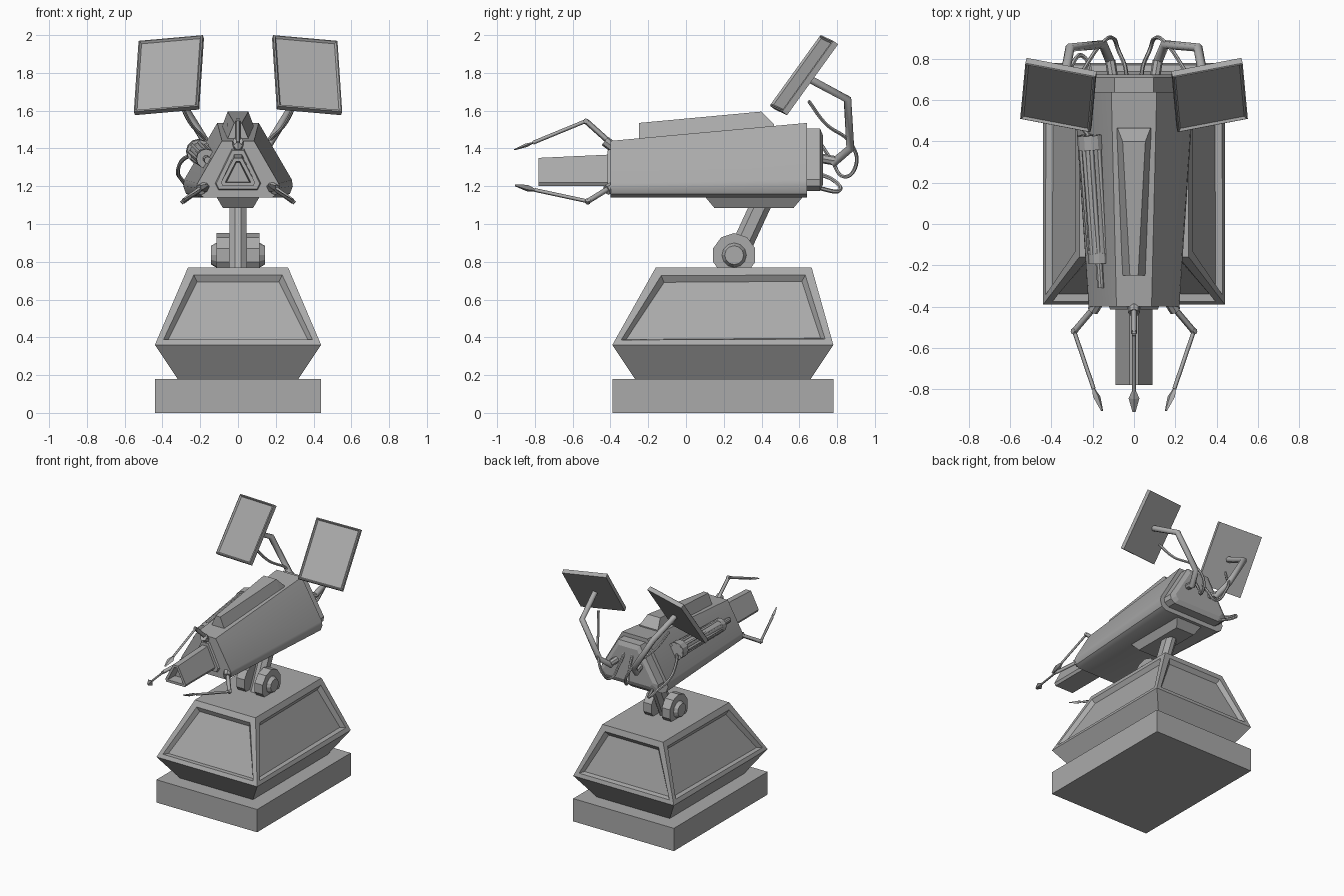
import bpy, bmesh
from mathutils import Vector, Matrix

if "Cube" in bpy.data.objects:
    bpy.data.objects.remove(bpy.data.objects["Cube"])

GREY = (0.4, 0.4, 0.4, 1)
metal = bpy.data.materials.new("grey_metal")
metal.use_nodes = True
metal.diffuse_color = GREY
metal.node_tree.nodes["Principled BSDF"].inputs["Base Color"].default_value = GREY


def add(name, bm):
    bmesh.ops.recalc_face_normals(bm, faces=bm.faces)
    mesh = bpy.data.meshes.new(name)
    bm.to_mesh(mesh)
    bm.free()
    mesh.materials.append(metal)
    obj = bpy.data.objects.new(name, mesh)
    bpy.context.collection.objects.link(obj)
    return obj


def smooth(obj, angle=0.6):
    bpy.ops.object.select_all(action="DESELECT")
    obj.select_set(True)
    bpy.context.view_layer.objects.active = obj
    bpy.ops.object.shade_smooth_by_angle(angle=angle)


def loft(name, rings, rule=None, insets=()):
    """Skin equal rings; faces whose normal passes the rule get inset panels."""
    bm = bmesh.new()
    loops = [[bm.verts.new(p) for p in ring] for ring in rings]
    n = len(loops[0])
    for a, b in zip(loops, loops[1:]):
        for i in range(n):
            j = (i + 1) % n
            bm.faces.new((a[i], a[j], b[j], b[i]))
    bm.faces.new(loops[0])
    bm.faces.new(loops[-1][::-1])
    bmesh.ops.recalc_face_normals(bm, faces=bm.faces)
    if rule:
        faces = [f for f in bm.faces if rule(f)]
        for thickness, depth in insets:
            bmesh.ops.inset_individual(bm, faces=faces, thickness=thickness, depth=depth)
    return add(name, bm)


def section(y, half):
    """Symmetric cross-section at y from its +x half, listed top to bottom."""
    return [(x, y, z) for x, z in half] + [(-x, y, z) for x, z in half[::-1]]


def rect(x, y0, y1, z):
    return [(-x, y0, z), (x, y0, z), (x, y1, z), (-x, y1, z)]


def cylinder(name, p0, p1, r, segs=12, r2=None):
    p0, p1 = Vector(p0), Vector(p1)
    d = p1 - p0
    mat = Matrix.Translation((p0 + p1) / 2) @ d.to_track_quat("Z", "Y").to_matrix().to_4x4()
    bm = bmesh.new()
    bmesh.ops.create_cone(bm, cap_ends=True, segments=segs, radius1=r,
                          radius2=r if r2 is None else r2, depth=d.length, matrix=mat)
    return add(name, bm)


def tube(name, points, r, curved=False, res=0):
    curve = bpy.data.curves.new(name, "CURVE")
    curve.dimensions = "3D"
    curve.bevel_depth, curve.bevel_resolution = r, res
    curve.use_fill_caps = True
    curve.resolution_u = 6
    if curved:
        sp = curve.splines.new("BEZIER")
        sp.bezier_points.add(len(points) - 1)
        for bp, p in zip(sp.bezier_points, points):
            bp.co = p
            bp.handle_left_type = bp.handle_right_type = "AUTO"
    else:
        sp = curve.splines.new("POLY")
        sp.points.add(len(points) - 1)
        for sp_pt, p in zip(sp.points, points):
            sp_pt.co = (*p, 1)
    tmp = bpy.data.objects.new(name + "_path", curve)
    bpy.context.collection.objects.link(tmp)
    bpy.context.view_layer.update()
    mesh = bpy.data.meshes.new_from_object(tmp.evaluated_get(bpy.context.evaluated_depsgraph_get()))
    bpy.data.objects.remove(tmp)
    bm = bmesh.new()
    bm.from_mesh(mesh)
    obj = add(name, bm)
    if curved:
        smooth(obj, 1.0)


# Pedestal
loft("base_slab", [rect(0.44, -0.39, 0.78, 0), rect(0.44, -0.39, 0.78, 0.18)])
loft("pedestal", [rect(0.32, -0.27, 0.66, 0.18), rect(0.44, -0.39, 0.78, 0.36),
                  rect(0.265, -0.16, 0.665, 0.77)],
     lambda f: 0.05 < f.normal.z < 0.95, [(0.055, 0), (0.03, -0.03)])

# Hinge and leaning neck
def neck_ring(y, z):
    quarter = [(0.045, 0.03), (0.015, 0.06)]
    pts = quarter + [(-a, b) for a, b in quarter[::-1]]
    pts += [(-a, -b) for a, b in pts]
    return [(a, y + b, z) for a, b in pts]

loft("neck", [neck_ring(0.24, 0.765), neck_ring(0.395, 1.1)])
for side, s in (("left", 1), ("right", -1)):
    cylinder("hinge_disk_" + side, (s * 0.045, 0.255, 0.835), (s * 0.115, 0.255, 0.835), 0.117, 10)
    cylinder("hinge_hub_" + side, (s * 0.115, 0.255, 0.835), (s * 0.142, 0.255, 0.835), 0.065, 12, 0.05)
loft("mount", [rect(0.08, 0.15, 0.57, 1.085), rect(0.115, 0.1, 0.62, 1.145)])

# Main housing, with rounded lower edges
front = [(0.085, 1.44), (0.215, 1.215), (0.22, 1.19), (0.207, 1.16), (0.18, 1.14)]
back = [(0.11, 1.535), (0.285, 1.235), (0.29, 1.2), (0.275, 1.16), (0.24, 1.14)]
smooth(loft("housing", [section(-0.4, front), section(0.64, back)]))
cap = [(0.095, 1.505), (0.255, 1.235), (0.25, 1.2), (0.215, 1.175)]
cap_end = [(0.08, 1.47), (0.215, 1.245), (0.21, 1.23), (0.19, 1.21)]
loft("rear_cap", [section(0.62, cap), section(0.71, cap), section(0.725, cap_end)])
loft("top_fin", [section(-0.25, [(0.02, 1.535), (0.06, 1.44)]),
                 section(0.4, [(0.055, 1.595), (0.085, 1.5)]),
                 section(0.465, [(0.08, 1.528), (0.09, 1.5)])])

# Triangular barrel with hollow mouth
loft("barrel_collar", [section(-0.415, [(0.03, 1.39), (0.115, 1.215), (0.1, 1.185)]),
                       section(-0.39, [(0.035, 1.4), (0.125, 1.215), (0.105, 1.175)])])
loft("barrel", [section(-0.78, [(0.022, 1.35), (0.09, 1.22), (0.08, 1.2)]),
                section(-0.39, [(0.022, 1.368), (0.09, 1.22), (0.08, 1.2)])],
     lambda f: f.normal.y < -0.9, [(0.022, 0), (0.006, -0.08)])


# Jointed feelers ending in flat blades
def feeler(name, root, elbow, wrist, tip, wide):
    root, elbow, wrist, tip, wide = map(Vector, (root, elbow, wrist, tip, wide))
    tube(name + "_upper_arm", [root, elbow], 0.015)
    tube(name + "_forearm", [elbow, wrist], 0.01)
    cylinder(name + "_elbow", elbow - wide * 0.4, elbow + wide * 0.4, 0.014, 8)
    thin = (tip - wrist).cross(wide).normalized() * 0.01

    def diamond(t, k):
        c = wrist.lerp(tip, t)
        return [c + wide * k, c + thin * k, c - wide * k, c - thin * k]
    loft(name + "_blade", [diamond(0, 0.4), diamond(0.35, 1), diamond(1, 0.3)])

feeler("top_feeler", (0, -0.39, 1.42), (0, -0.53, 1.545), (0, -0.81, 1.43), (0, -0.91, 1.393), (0.026, 0, 0))
cylinder("top_feeler_root", (0, -0.39, 1.41), (0, -0.43, 1.44), 0.028, 8)
for side, s in (("left", 1), ("right", -1)):
    feeler("feeler_" + side, (s * 0.18, -0.39, 1.2), (s * 0.29, -0.52, 1.12), (s * 0.195, -0.8, 1.18),
           (s * 0.155, -0.905, 1.205), (s * 0.018, 0, 0.018))
    cylinder("feeler_root_" + side, (s * 0.175, -0.38, 1.2), (s * 0.2, -0.42, 1.18), 0.028, 8)

    # Tilted screen: u runs inward, v upward, n out of the face
    u = Vector((-s * 0.34, -0.065, 0.03)) / 2
    v = Vector((-s * -0.025, 0.27, 0.375)) / 2
    if s > 0:
        v.x = -0.0125
    else:
        v.x = 0.0125
    n = Vector((s * 0.2, -0.79, 0.58)).normalized()
    c = Vector((s * 0.366, 0.625, 1.788))

    def sheet(k, h):
        return [c + u * (a * k) + v * (b * k) + n * h for a, b in ((-1, -1), (1, -1), (1, 1), (-1, 1))]
    loft("screen_" + side, [sheet(1, -0.016), sheet(1, 0.016)],
         lambda f: f.normal.dot(n) > 0.9, [(0.01, 0.004), (0.012, -0.012)])

    # Bent bracket and loose cable behind the screen
    tube("bracket_" + side, [(s * 0.11, 0.775, 1.32), (s * 0.15, 0.87, 1.4), (s * 0.31, 0.855, 1.66),
                             (s * 0.35, 0.64, 1.775)], 0.023, res=1)
    cylinder("bracket_foot_" + side, (s * 0.1, 0.7, 1.35), (s * 0.115, 0.79, 1.335), 0.025, 8)
    tube("screen_cable_" + side, [(s * 0.035, 0.71, 1.43), (s * 0.045, 0.77, 1.34), (s * 0.075, 0.84, 1.25),
                                  (s * 0.1, 0.9, 1.31), (s * 0.16, 0.87, 1.43), (s * 0.25, 0.74, 1.53),
                                  (s * 0.31, 0.65, 1.65)], 0.01, True, 1)

# Side pod with end collars, ribs and a thin nozzle
tail, nose = Vector((-0.21, 0.43, 1.385)), Vector((-0.168, -0.19, 1.345))
axis = (nose - tail).normalized()
smooth(cylinder("pod", tail, nose, 0.05))
for name, p, length, r in (("tail", tail, 0.07, 0.066), ("nose", nose, -0.05, 0.052)):
    cylinder("pod_collar_" + name, p, p + axis * length, r)
for i in range(8):
    off = Matrix.Rotation(i * 0.785, 3, axis) @ Vector((0, 0, 0.052))
    tube("pod_rib", [tail + off, tail.lerp(nose, 0.93) + off * 0.85], 0.011)
smooth(cylinder("pod_nozzle", nose, nose + axis * 0.12, 0.019, 10))
tube("pod_cable", [(-0.215, 0.42, 1.36), (-0.28, 0.52, 1.35), (-0.318, 0.66, 1.28), (-0.29, 0.79, 1.225),
                   (-0.25, 0.815, 1.18), (-0.2, 0.7, 1.19)], 0.011, True, 1)
